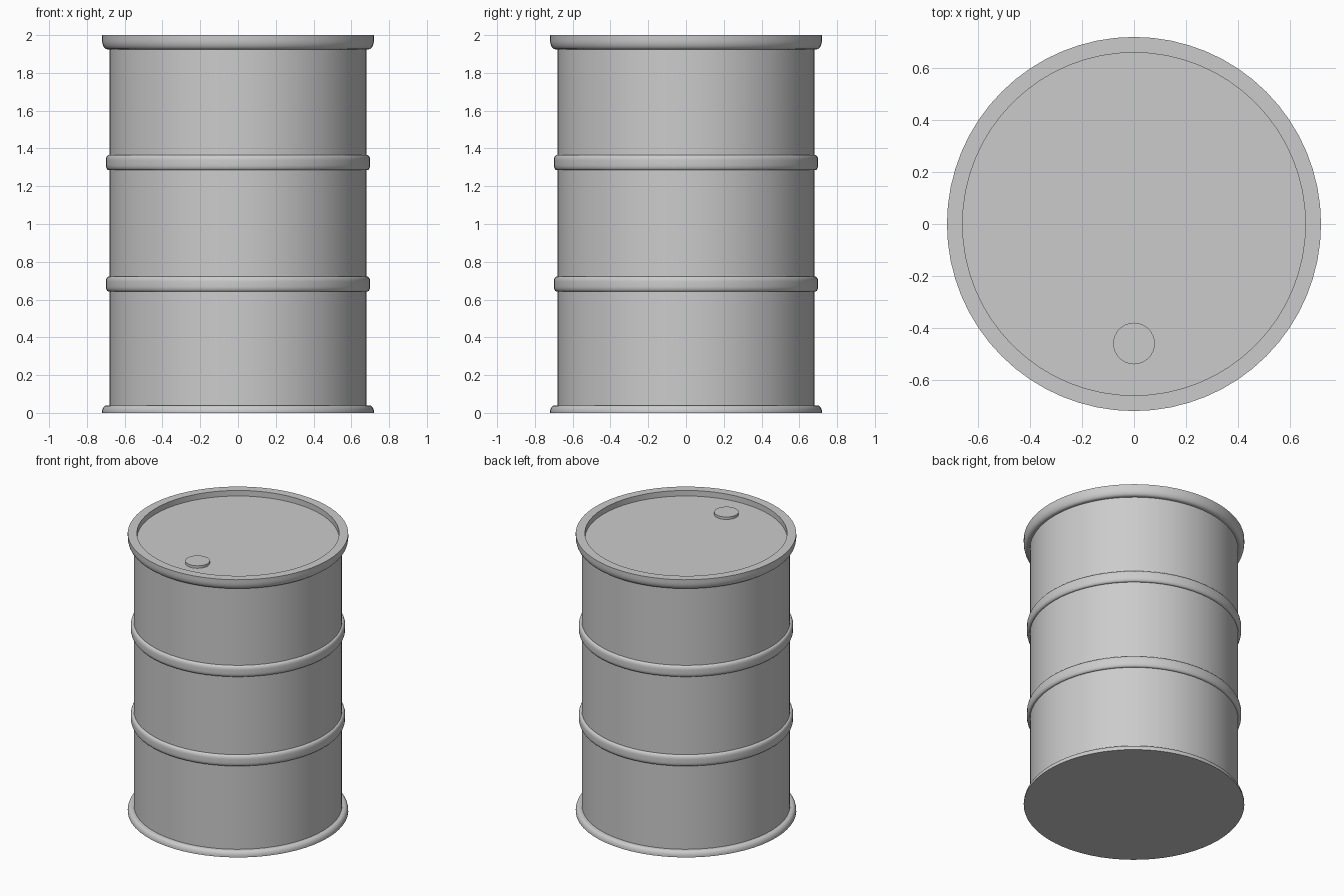
import bpy, bmesh, math

cube = bpy.data.objects.get("Cube")
if cube:
    bpy.data.objects.remove(cube, do_unlink=True)

SIDES = 64
BODY_R, RIM_R, INNER_R, BAND_R = 0.68, 0.72, 0.66, 0.70
HEIGHT, LID_Z = 2.0, 1.96

steel = bpy.data.materials.new("grey steel")
steel.use_nodes = True
steel.diffuse_color = (0.6, 0.6, 0.6, 1)
steel.node_tree.nodes["Principled BSDF"].inputs["Base Color"].default_value = (0.6, 0.6, 0.6, 1)


def lathe(name, profile, sides=SIDES, location=(0, 0, 0)):
    """Turn an (r, z) profile around z; upward profiles face outward."""
    bm = bmesh.new()
    rings = []
    for r, z in profile:
        if r == 0:
            rings.append([bm.verts.new((0, 0, z))] * sides)
        else:
            angles = [math.tau * i / sides for i in range(sides)]
            rings.append([bm.verts.new((r * math.cos(a), r * math.sin(a), z)) for a in angles])
    for low, high in zip(rings, rings[1:]):
        for i in range(sides):
            j = (i + 1) % sides
            corners = dict.fromkeys((low[i], low[j], high[j], high[i]))
            bm.faces.new(list(corners))
    mesh = bpy.data.meshes.new(name)
    bm.to_mesh(mesh)
    bm.free()
    mesh.materials.append(steel)
    obj = bpy.data.objects.new(name, mesh)
    obj.location = location
    bpy.context.collection.objects.link(obj)
    bpy.ops.object.select_all(action='DESELECT')
    obj.select_set(True)
    bpy.context.view_layer.objects.active = obj
    bpy.ops.object.shade_smooth_by_angle(angle=math.radians(35))
    return obj


def arc(r, z, width, height, start, end, steps=6):
    """Elliptical arc points around (r, z), angles in degrees."""
    points = []
    for i in range(steps + 1):
        a = math.radians(start + (end - start) * i / steps)
        points.append((r + width * math.cos(a), z + height * math.sin(a)))
    return points


# Straight wall
lathe("drum_wall", [(BODY_R, 0.04), (BODY_R, 1.925)])

# Two rolled bands with rounded edges
for name, z in (("lower_band", 0.682), ("upper_band", 1.325)):
    lathe(name, [(BODY_R, z - 0.04)]
          + arc(BAND_R - 0.016, z - 0.012, 0.016, 0.028, -90, 0)
          + arc(BAND_R - 0.016, z + 0.012, 0.016, 0.028, 0, 90)
          + [(BODY_R, z + 0.04)])

# Closed bottom with its flared rim
lathe("bottom_rim", [(0, 0), (RIM_R, 0)]
      + arc(0.695, 0.005, RIM_R - 0.695, 0.035, 0, 90)
      + [(BODY_R, 0.04)])

# Top rim, rounded beneath and flat on top
lathe("top_rim", [(BODY_R, 1.925)]
      + arc(0.692, 1.975, RIM_R - 0.692, 0.05, -90, 0)
      + [(RIM_R, HEIGHT), (INNER_R, HEIGHT), (INNER_R, LID_Z)])

# Recessed lid and its round plug
lathe("lid", [(INNER_R, LID_Z), (0, LID_Z)])
lathe("filler_cap", [(0.08, 0), (0.08, 0.018), (0, 0.018)],
      sides=32, location=(0, -0.46, LID_Z))
